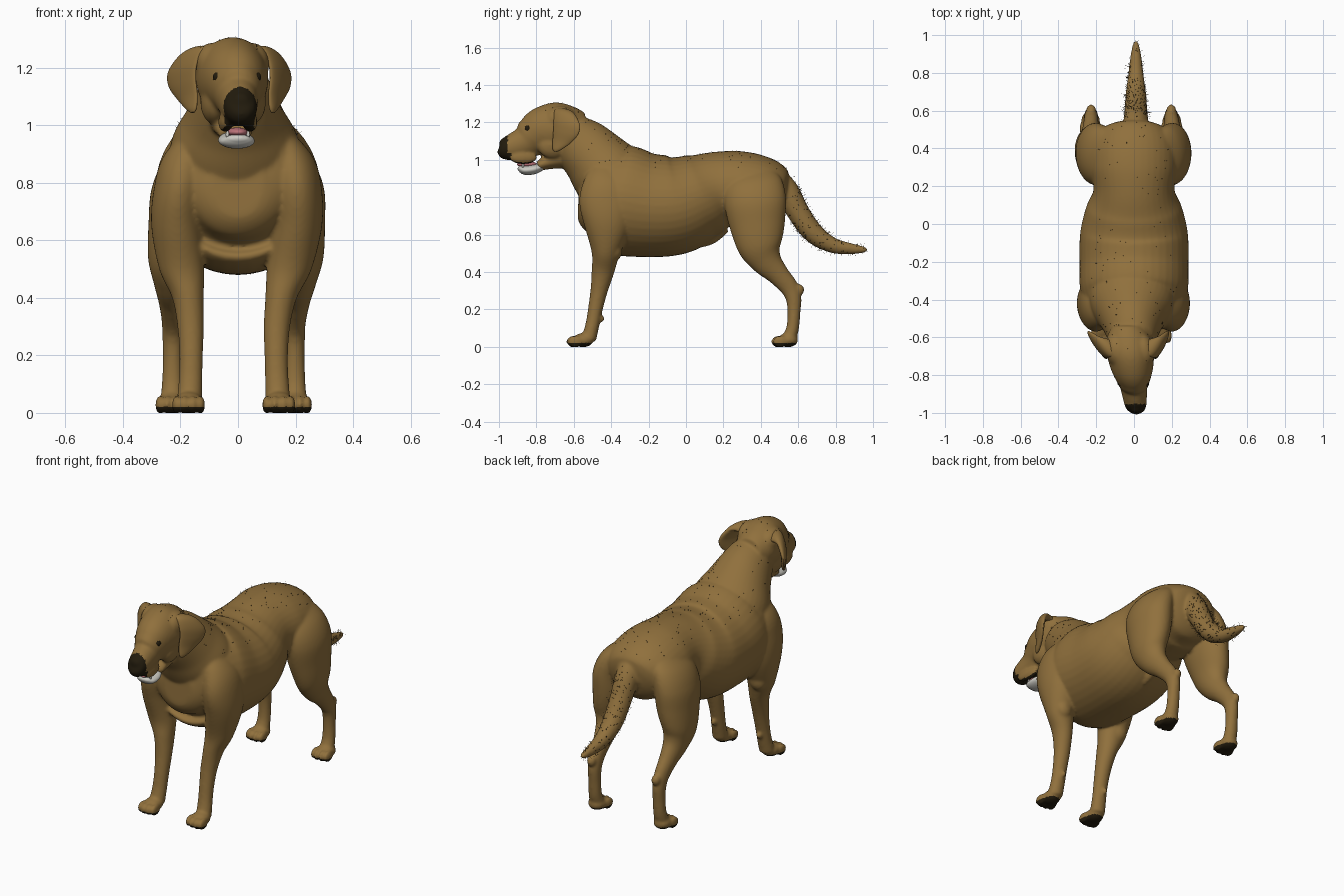
import bpy, bmesh, math, random
from mathutils import Vector

cube = bpy.data.objects.get("Cube")
if cube:
    bpy.data.objects.remove(cube, do_unlink=True)
rnd = random.Random(4)


def material(name, colour):
    mat = bpy.data.materials.new(name)
    mat.use_nodes = True
    mat.diffuse_color = (*colour, 1)
    mat.node_tree.nodes["Principled BSDF"].inputs["Base Color"].default_value = (*colour, 1)
    return mat


coat_brown = material("coat_brown", (.28, .163, .046))
dark_skin = material("dark_skin", (.016, .011, .004))
hair_brown = material("hair_brown", (.06, .04, .013))
tongue_pink = material("tongue_pink", (.5, .17, .19))
tooth_white = material("tooth_white", (.6, .59, .54))


# Placement rules: lower legs sit slightly to the right, the head is turned a little
def straight(v):
    return v


def leg_side(side):
    return lambda v: Vector((side * v.x - .015 * max(0, min(1, 1.6 - 2 * v.z)), v.y, v.z))


def head_side(side):
    return lambda v: Vector((side * v.x - .088 - .1 * v.y, v.y, v.z))


def tube(bm, points, warp=straight, lateral=Vector((1, 0, 0)), sides=40, steps=8):
    """Loft ellipses along a smooth path; a point is x, y, z, half width, half depth."""
    ends = [points[0]] + list(points) + [points[-1]]
    samples = []
    for a, b, c, d in zip(ends, ends[1:], ends[2:], ends[3:]):
        for k in range(steps):
            t = k / steps
            samples.append([q + t * (r - p) / 2 + t * t * (p - 2.5 * q + 2 * r - s / 2)
                            + t ** 3 * (3 * (q - r) + s - p) / 2
                            for p, q, r, s in zip(a, b, c, d)])
    samples.append(list(points[-1]))
    centres = [Vector(s[:3]) for s in samples]
    rings = []
    for i, sample in enumerate(samples):
        tangent = centres[min(i + 1, len(centres) - 1)] - centres[max(i - 1, 0)]
        depth = lateral.cross(tangent).normalized()
        ring = []
        for k in range(sides):
            a = math.tau * k / sides
            co = centres[i] + lateral * sample[3] * math.cos(a) + depth * sample[4] * math.sin(a)
            ring.append(bm.verts.new(warp(co)))
        rings.append(ring)
    faces = [bm.faces.new(rings[0]), bm.faces.new(rings[-1])]
    for low, high in zip(rings, rings[1:]):
        for k in range(sides):
            n = (k + 1) % sides
            faces.append(bm.faces.new((low[k], low[n], high[n], high[k])))
    bmesh.ops.recalc_face_normals(bm, faces=faces)


def ball(bm, centre, radii, warp=straight):
    verts = bmesh.ops.create_uvsphere(bm, u_segments=24, v_segments=16, radius=1)["verts"]
    for v in verts:
        v.co = warp(Vector(c + r * u for c, r, u in zip(centre, radii, v.co)))
    bmesh.ops.recalc_face_normals(bm, faces=list({f for v in verts for f in v.link_faces}))


def finish(name, bm, *mats):
    mesh = bpy.data.meshes.new(name)
    bm.to_mesh(mesh)
    bm.free()
    for mat in mats:
        mesh.materials.append(mat)
    mesh.shade_smooth()
    obj = bpy.data.objects.new(name, mesh)
    bpy.context.collection.objects.link(obj)
    return obj


bm = bmesh.new()

# Torso, from chest to rump
tube(bm, [(0, y, z, w, h) for y, z, w, h in (
    (-.575, .8, .09, .1), (-.54, .8, .175, .19), (-.45, .81, .25, .25),
    (-.35, .785, .285, .295), (-.2, .757, .288, .278), (-.05, .76, .285, .265),
    (.08, .805, .255, .232), (.18, .84, .215, .205), (.3, .845, .23, .2),
    (.42, .83, .22, .18), (.5, .8, .16, .135), (.53, .79, .08, .07))])

# Neck
tube(bm, [(-.01, y, z, w, h) for y, z, w, h in (
    (-.33, .83, .24, .22), (-.43, .94, .22, .195), (-.5, 1.02, .175, .17),
    (-.57, 1.09, .14, .15), (-.62, 1.14, .12, .12))])

# Tail
tube(bm, [(.01, y, z, r, r) for y, z, r in (
    (.42, .92, .05), (.47, .91, .06), (.54, .83, .065), (.6, .72, .06), (.68, .61, .055),
    (.78, .545, .042), (.88, .525, .03), (.95, .52, .017), (.97, .52, .006))])

# Skull and muzzle
head = head_side(1)
tube(bm, [(0, y, z, w, h) for y, z, w, h in (
    (-.54, 1.17, .08, .08), (-.6, 1.17, .115, .115), (-.68, 1.165, .125, .143),
    (-.76, 1.15, .113, .135), (-.82, 1.12, .09, .112), (-.86, 1.093, .073, .088),
    (-.92, 1.07, .064, .075), (-.965, 1.062, .056, .062), (-.988, 1.064, .043, .046),
    (-.998, 1.068, .02, .02))], head)
ball(bm, (0, -.97, 1.085), (.038, .03, .032), head)

# Hinge of the lower jaw
tube(bm, [(0, -.64, 1.02, .08, .065), (0, -.72, .995, .07, .045),
          (0, -.79, .967, .056, .026)], head)

# Sheath under the belly
tube(bm, [(0, .21, .64, .03, .03), (0, .14, .585, .028, .034), (0, .085, .545, .014, .016)])

for s in (-1, 1):
    leg, face = leg_side(s), head_side(s)
    # Temple, cheek and hanging lip
    ball(bm, (.07, -.67, 1.215), (.06, .09, .072), face)
    ball(bm, (.065, -.71, 1.08), (.048, .085, .075), face)
    ball(bm, (.043, -.87, 1.012), (.024, .075, .036), face)
    # Shoulder and foreleg
    tube(bm, [(.11, -.39, .99, .06, .09), (.175, -.41, .89, .085, .13), (.2, -.42, .78, .092, .15),
              (.207, -.42, .65, .09, .125), (.187, -.43, .5, .078, .075),
              (.162, -.445, .4, .055, .06), (.15, -.465, .3, .046, .046),
              (.148, -.485, .2, .041, .039), (.15, -.5, .12, .041, .037),
              (.154, -.52, .04, .044, .04)], leg)
    ball(bm, (.2, -.38, .52), (.05, .04, .06), leg)
    ball(bm, (.15, -.455, .15), (.016, .02, .02), leg)
    # Thigh and hind leg
    tube(bm, [(.1, .36, .96, .06, .1), (.165, .365, .88, .09, .15), (.2, .37, .78, .1, .165),
              (.21, .38, .66, .097, .15), (.225, .395, .54, .08, .12), (.222, .43, .46, .062, .085),
              (.217, .49, .39, .047, .06), (.213, .55, .32, .038, .05), (.212, .575, .26, .036, .042),
              (.212, .577, .18, .035, .034), (.213, .57, .1, .037, .034),
              (.214, .55, .04, .042, .038)], leg)
    ball(bm, (.212, .603, .305), (.026, .03, .032), leg)
    # Paws with four toes each
    for x, y in ((.157, -.55), (.215, .545)):
        ball(bm, (x, y, .036), (.05, .055, .038), leg)
        for dx in (-.042, -.015, .015, .042):
            ball(bm, (x + dx, y - .052 + 6 * dx * dx, .028), (.0155, .04, .032), leg)

# Fuse the coat into one skin
coat = finish("body_coat", bm)
remesh = coat.modifiers.new("fuse", "REMESH")
remesh.mode = "VOXEL"
remesh.voxel_size = .008
relax = coat.modifiers.new("relax", "SMOOTH")
relax.factor = .5
relax.iterations = 7
graph = bpy.context.evaluated_depsgraph_get()
skin = bpy.data.meshes.new_from_object(coat.evaluated_get(graph))
coat.modifiers.clear()
coat.data = skin
skin.materials.clear()
for mat in (coat_brown, dark_skin):
    skin.materials.append(mat)
for v in skin.vertices:
    v.co.z = max(v.co.z, 0)
skin.shade_smooth()

# Dark soles, nose, front lip and mouth roof
for p in skin.polygons:
    c = p.center
    nose = c.y < -.953 or (c.y < -.935 and .9 < c.z < 1.035)
    mouth = c.y < -.8 and .965 < c.z < 1.02 and p.normal.z < -.6
    p.material_index = int(c.z < .021 or nose or mouth)

# Ears: folded flaps, widest halfway down
for s, side in ((-1, "right"), (1, "left")):
    face = head_side(s)
    bm = bmesh.new()
    tube(bm, [(.07, -.65, 1.235, .04, .015), (.105, -.65, 1.253, .055, .02),
              (.14, -.645, 1.245, .07, .02), (.168, -.637, 1.2, .083, .018),
              (.17, -.643, 1.15, .078, .016), (.154, -.665, 1.1, .056, .014),
              (.142, -.69, 1.06, .028, .011), (.139, -.7, 1.045, .01, .005)],
         face, Vector((.5, .83, -.2)).normalized())
    finish(side + "_ear", bm, coat_brown)
    # Eye
    bm = bmesh.new()
    ball(bm, (.061, -.843, 1.168), (.023, .02, .021), face)
    finish(side + "_eye", bm, dark_skin)

# Lower jaw with teeth, and tongue
bm = bmesh.new()
tube(bm, [(0, -.765, .965, .045, .018), (0, -.81, .95, .062, .026), (0, -.86, .945, .058, .025),
          (0, -.888, .955, .037, .016), (0, -.898, .96, .014, .006)], head)
for s in (-1, 1):
    ball(bm, (.036, -.872, .968), (.006, .006, .014), head_side(s))
finish("lower_jaw", bm, tooth_white)
bm = bmesh.new()
ball(bm, (0, -.85, .976), (.036, .054, .017), head)
finish("tongue", bm, tongue_pink)

# Loose hairs on the tail and along the back
tail = [p for p in skin.polygons if p.center.y > .56 and p.center.z > .47]
back = [p for p in skin.polygons if p.normal.z > .2 and p.center.z > .95 and p.center.y > -.75]
bm = bmesh.new()
for group, count, length in ((tail, 400, .028), (back, 250, .012)):
    for p in rnd.sample(group, min(count, len(group))):
        lean = Vector([rnd.uniform(-.5, .5) for _ in range(3)])
        across = p.normal.orthogonal().normalized() * .001
        tip = p.center + (p.normal + lean).normalized() * length * rnd.uniform(.5, 1)
        bm.faces.new([bm.verts.new(co) for co in (p.center - across, p.center + across, tip)])
finish("loose_hair", bm, hair_brown)
